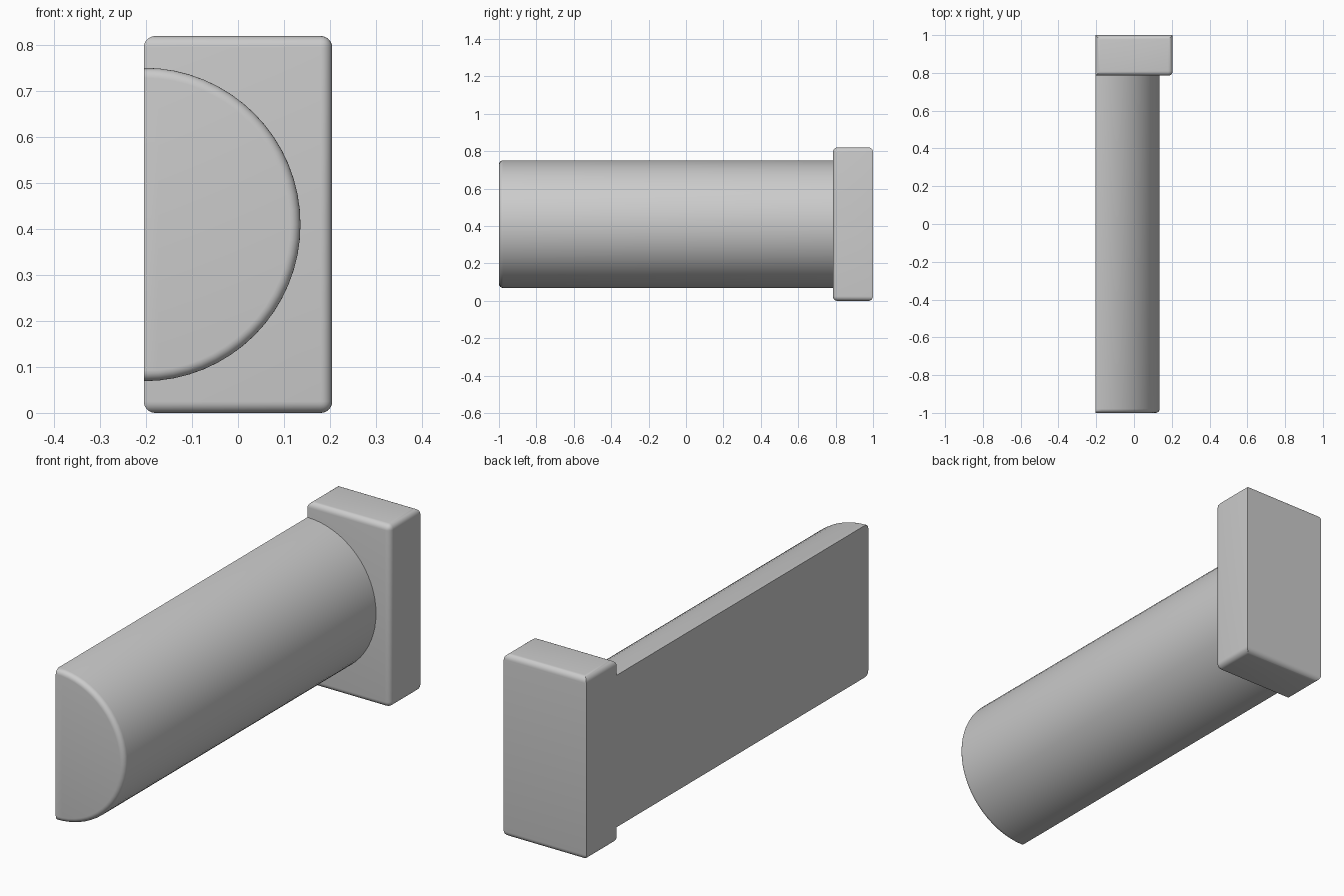
import bpy, bmesh, math
from mathutils import Matrix, Vector

cube = bpy.data.objects.get("Cube")
if cube:
    bpy.data.objects.remove(cube, do_unlink=True)

CUT_X, MID_Z = -0.205, 0.41

grey = bpy.data.materials.new("plain grey")
grey.use_nodes = True
grey.diffuse_color = (0.6, 0.6, 0.6, 1)
grey.node_tree.nodes["Principled BSDF"].inputs["Base Color"].default_value = (0.6, 0.6, 0.6, 1)


def finish(bm, name):
    """Turn a bmesh into a smooth shaded object with sharp edges kept."""
    bmesh.ops.recalc_face_normals(bm, faces=bm.faces)
    mesh = bpy.data.meshes.new(name)
    bm.to_mesh(mesh)
    bm.free()
    mesh.materials.append(grey)
    obj = bpy.data.objects.new(name, mesh)
    bpy.context.collection.objects.link(obj)
    bpy.ops.object.select_all(action='DESELECT')
    obj.select_set(True)
    bpy.context.view_layer.objects.active = obj
    bpy.ops.object.shade_smooth_by_angle(angle=math.radians(30))
    return obj


def round_edges(bm, edges, radius):
    bmesh.ops.bevel(bm, geom=edges, offset=radius, segments=6, profile=0.5,
                    affect='EDGES', clamp_overlap=True)


# End block: rounded all over except three of its upright edges
bm = bmesh.new()
size = Vector((0.41, 0.215, 0.82))
bmesh.ops.create_cube(bm, size=1, matrix=Matrix.Translation((0, 0.8925, MID_Z))
                      @ Matrix.Diagonal(size.to_4d()))


def is_rounded(edge):
    a, b = (v.co for v in edge.verts)
    upright = abs(a.z - b.z) > 0.1
    return not upright or (a.x > 0 and a.y < 0.9)


round_edges(bm, [e for e in bm.edges if is_rounded(e)], 0.025)
finish(bm, "end_block")

# Shaft: cylinder along y, front rim rounded, halved by a flat upright cut
bm = bmesh.new()
front, back = -1.0, 0.785
bmesh.ops.create_cone(bm, cap_ends=True, segments=64, radius1=0.341, radius2=0.341,
                      depth=back - front,
                      matrix=Matrix.Translation((CUT_X, (front + back) / 2, MID_Z))
                      @ Matrix.Rotation(math.pi / 2, 4, 'X'))
rim = [e for e in bm.edges if all(v.co.y < front + 0.01 for v in e.verts)]
round_edges(bm, rim, 0.022)
cut = bmesh.ops.bisect_plane(bm, geom=bm.verts[:] + bm.edges[:] + bm.faces[:],
                             plane_co=(CUT_X, 0, 0), plane_no=(-1, 0, 0),
                             clear_outer=True)
bmesh.ops.holes_fill(bm, edges=[e for e in bm.edges if e.is_boundary], sides=0)
finish(bm, "half_round_shaft")
